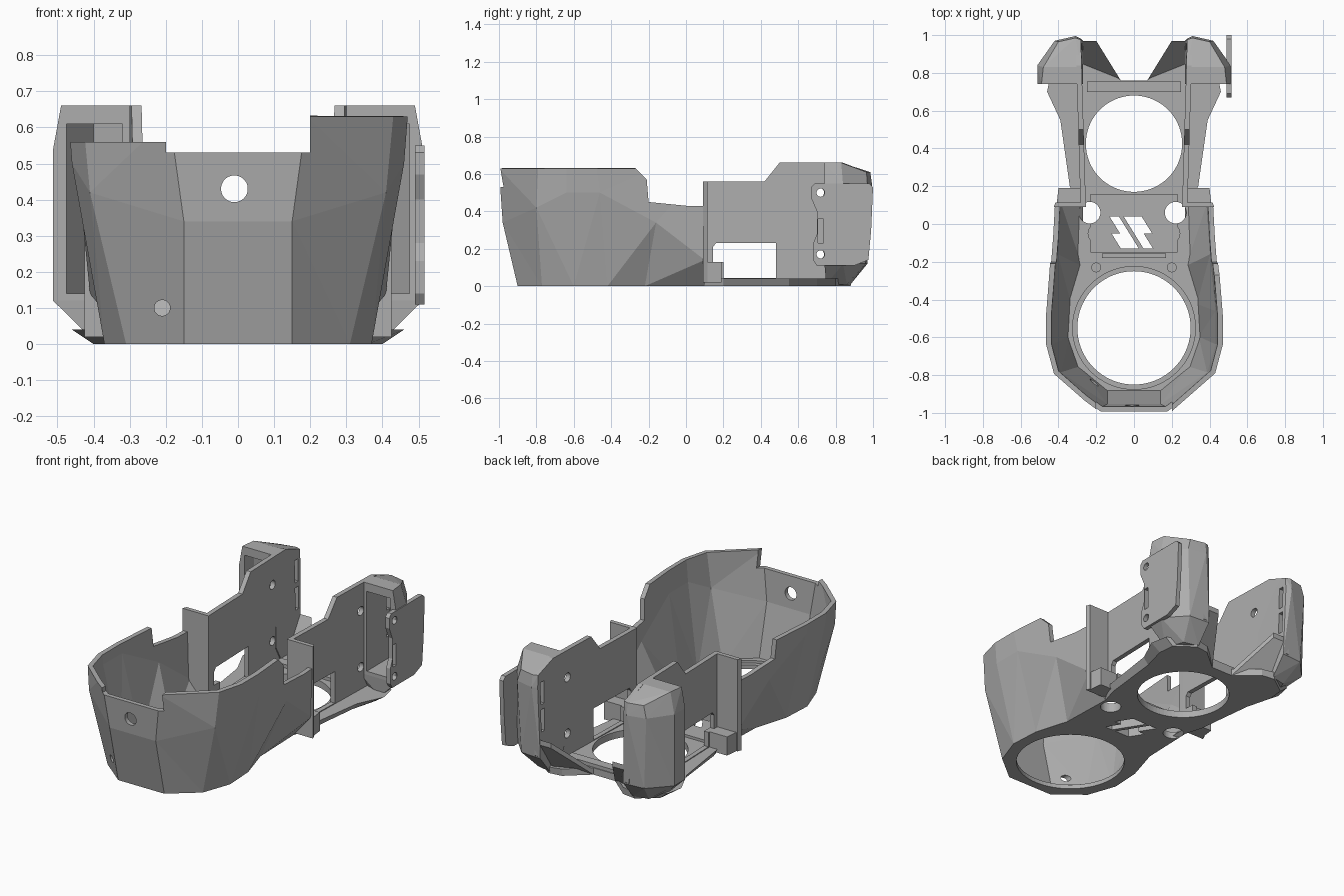
import bpy, bmesh, math
from mathutils import Matrix, Vector

if "Cube" in bpy.data.objects:
    bpy.data.objects.remove(bpy.data.objects["Cube"], do_unlink=True)

GREY = (0.42, 0.42, 0.42, 1)
mat = bpy.data.materials.new("plain_grey")
mat.use_nodes = True
mat.diffuse_color = GREY
mat.node_tree.nodes["Principled BSDF"].inputs["Base Color"].default_value = GREY


def finish(name, bm, recalc=True):
    if recalc:
        bmesh.ops.recalc_face_normals(bm, faces=bm.faces[:])
    me = bpy.data.meshes.new(name)
    bm.to_mesh(me)
    bm.free()
    me.materials.append(mat)
    ob = bpy.data.objects.new(name, me)
    bpy.context.collection.objects.link(ob)
    return ob


def loft(name, rings):
    """Closed solid through equal rings of 3D points."""
    bm = bmesh.new()
    vs = [[bm.verts.new(p) for p in r] for r in rings]
    n = len(vs[0])
    for a, b in zip(vs, vs[1:]):
        for i in range(n):
            j = (i + 1) % n
            bm.faces.new((a[i], a[j], b[j], b[i]))
    bm.faces.new(vs[0][::-1])
    bm.faces.new(vs[-1])
    return finish(name, bm)


def prism(name, pts, z0, z1):
    return loft(name, [[(x, y, z) for x, y in pts] for z in (z0, z1)])


def box(name, x0, x1, y0, y1, z0, z1):
    x0, x1 = min(x0, x1), max(x0, x1)
    return prism(name, [(x0, y0), (x1, y0), (x1, y1), (x0, y1)], z0, z1)


def side_profile(name, pts, x0, x1, lean=0.0):
    """Solid from a (y, z) outline extruded along x."""
    return loft(name, [[(x + lean * y, y, z) for y, z in pts] for x in (x0, x1)])


def cyl(name, centre, r, depth, axis="Z", seg=48):
    bm = bmesh.new()
    rot = {"Z": Matrix(), "X": Matrix.Rotation(math.pi / 2, 4, "Y"),
           "Y": Matrix.Rotation(math.pi / 2, 4, "X")}[axis]
    bmesh.ops.create_cone(bm, cap_ends=True, segments=seg, radius1=r, radius2=r,
                          depth=depth, matrix=Matrix.Translation(Vector(centre)) @ rot)
    return finish(name, bm)


def hull(name, pts):
    bm = bmesh.new()
    for p in pts:
        bm.verts.new(p)
    res = bmesh.ops.convex_hull(bm, input=bm.verts[:])
    inner = [g for g in res["geom_interior"] if isinstance(g, bmesh.types.BMVert)]
    bmesh.ops.delete(bm, geom=inner, context="VERTS")
    return finish(name, bm)


def bake(ob):
    dg = bpy.context.evaluated_depsgraph_get()
    me = bpy.data.meshes.new_from_object(ob.evaluated_get(dg))
    ob.modifiers.clear()
    ob.data = me


def cut(ob, *cutters):
    for c in cutters:
        c.hide_render = True
        m = ob.modifiers.new("cut", "BOOLEAN")
        m.operation, m.solver, m.object = "DIFFERENCE", "EXACT", c
        bake(ob)
        bpy.data.objects.remove(c, do_unlink=True)


def both(half):
    """Mirror a half outline (front to rear on +x) into a full path."""
    return [(-p[0], *p[1:]) for p in half[::-1]] + list(half)


# Faceted front bowl
low = [(.15, -.9, 0), (.31, -.77, 0), (.37, -.6, 0), (.36, -.42, 0), (.3, -.22, 0), (.29, .1, 0)]
mid = [(.15, -.98, .34), (.41, -.8, .42), (.46, -.64, .5), (.46, -.46, .5),
       (.43, -.16, .34), (.41, .1, .14)]
top = [(.19, -1, .63), (.43, -.79, .63), (.47, -.64, .63), (.47, -.48, .63),
       (.445, -.17, .63), (.425, .1, .63)]
bm = bmesh.new()
rows = [[bm.verts.new(p) for p in both(r)] for r in (low, mid, top)]
for a, b in zip(rows, rows[1:]):
    for i in range(len(a) - 1):
        bm.faces.new((a[i], a[i + 1], b[i + 1], b[i]))
bmesh.ops.triangulate(bm, faces=bm.faces[:])
bowl = finish("front_bowl", bm, recalc=False)
sol = bowl.modifiers.new("wall", "SOLIDIFY")
sol.thickness, sol.offset = 0.028, -1
bake(bowl)
cut(bowl,
    box("front_notch", -.2, .2, -1.2, -.7, .53, .8),
    box("low_side", -.7, -.19, -1.2, .3, .56, .8),
    side_profile("rear_drop", [(-.28, .64), (-.21, .57), (-.2, .45), (0, .43), (.09, .43),
                               (.3, .45), (.3, .8), (-.28, .8)], -.7, .7),
    cyl("front_hole", (-.01, -.95, .43), .037, .3, "Y"),
    cyl("small_hole", (-.21, -.86, .1), .022, .16, "Y", 24))

# Floor plate with its openings
neck = [p[:2] for p in low]
under = neck + [(.32, .2), (.36, .55), (.4, .7), (.39, .8), (.28, .88), (.2, .87), (.07, .76)]
over = neck + [(.34, .2), (.39, .55), (.46, .7), (.44, .8), (.28, .89), (.2, .87), (.07, .76)]
floor = loft("floor_plate", [[(x, y, 0) for x, y in both(under)],
                             [(x, y, .04) for x, y in both(over)]])
cut(floor,
    cyl("front_opening", (0, -.55, 0), .3, .3, seg=72),
    cyl("front_recess", (0, -.55, .075), .325, .1, seg=72),
    cyl("rear_opening", (0, .425, 0), .255, .3, seg=72))

# Raised middle plate
deck = prism("middle_plate", [(-.23, -.15), (.23, -.15), (.23, .16), (-.23, .16)], .02, .055)
cut(deck, cyl("rear_clear", (0, .425, 0), .265, .3, seg=72))
for part in (floor, deck):
    for x in (-.235, .22):
        cut(part, cyl("round_hole", (x, .06, .03), .057, .2))
    for x, y0, y1 in ((-.1, -.13, -.05), (-.055, -.13, .04), (.02, -.13, .04), (.065, -.05, .04)):
        k = -.62
        cut(part, prism("slot", [(x + k * y0 - .05, y0), (x + k * y0, y0),
                                 (x + k * y1, y1), (x + k * y1 - .05, y1)], -.1, .2))
box("front_bar", -.17, .17, -.18, -.155, .02, .06)
box("rear_bar", -.25, .25, .7, .755, .02, .06)

for s, side in ((1, "left"), (-1, "right")):
    def m(pts):
        return [(s * p[0], *p[1:]) for p in pts]

    # Small bosses on the floor
    cyl(side + "_boss", (s * .19, -.05, .04), .055, .04)
    cyl(side + "_peg", (s * .2, -.23, .035), .026, .04, seg=24)

    # Upright panel and foot block behind the bowl
    prism(side + "_cross_panel", m([(.255, .09), (.425, .09), (.415, .115), (.255, .115)]), .02, .56)
    prism(side + "_foot_block", m([(.27, .1), (.41, .1), (.4, .19), (.27, .19)]), .02, .13)

    # Tall side wall with window and bolt holes
    wall = side_profile(side + "_side_wall",
                        [(.1, .01), (.1, .56), (.42, .56), (.5, .66), (.84, .66),
                         (.97, .61), (.97, .13), (.87, .01)], s * .252, s * .28, s * .03)
    cut(wall, side_profile("window", [(.145, .13), (.2, .13), (.2, .045), (.48, .045),
                                      (.48, .23), (.16, .23), (.145, .21)], s * .1, s * .5))
    for z in (.17, .5):
        cut(wall, cyl("bolt_hole", (s * .28, .712, z), .026, .3, "X", 32))

    # Hollow rear column
    column = hull(side + "_rear_column", m(
        [(.27, .8, .01), (.27, .88, .01), (.36, .86, .01), (.4, .75, .01),
         (.27, .97, .12), (.4, .96, .12), (.512, .84, .12), (.512, .74, .12), (.27, .74, .12),
         (.28, .98, .54), (.31, .995, .54), (.42, .97, .54), (.512, .84, .54), (.512, .74, .54),
         (.28, .83, .66), (.48, .83, .66), (.49, .74, .66), (.28, .74, .66),
         (.28, .975, .61), (.31, .985, .61), (.4, .965, .61)]))
    cut(column, prism("pocket", m([(.32, .6), (.32, .95), (.4, .935), (.475, .825), (.475, .6)]),
                      .14, .61))
    for z in (.27, .43):
        cut(column, box("rear_slot", s * .26, s * .34, .925, .955, z, z + .13))
        cut(wall, box("rear_slot", s * .2, s * .4, .925, .955, z, z + .13))

    # Sloping fin from the floor up to the column
    fin = m([(.07, .76, 0), (.27, .84, .0), (.28, .97, .2), (.2, .97, .2)])
    loft(side + "_rear_fin", [fin, [(x, y, z + .03) for x, y, z in fin]])

# Outer mounting plate on one side
plate = side_profile("mounting_plate",
                     [(.7, .11), (.68, .14), (.68, .23), (.7, .28), (.7, .4), (.67, .47), (.67, .53),
                      (.69, .55), (.98, .55), (1, .53), (.99, .3), (.975, .14), (.9, .11)], .49, .516)
cut(plate, box("plate_slot", .4, .6, .705, .735, .23, .36))
for z in (.17, .5):
    cut(plate, cyl("plate_hole", (.5, .72, z), .022, .2, "X", 32))
